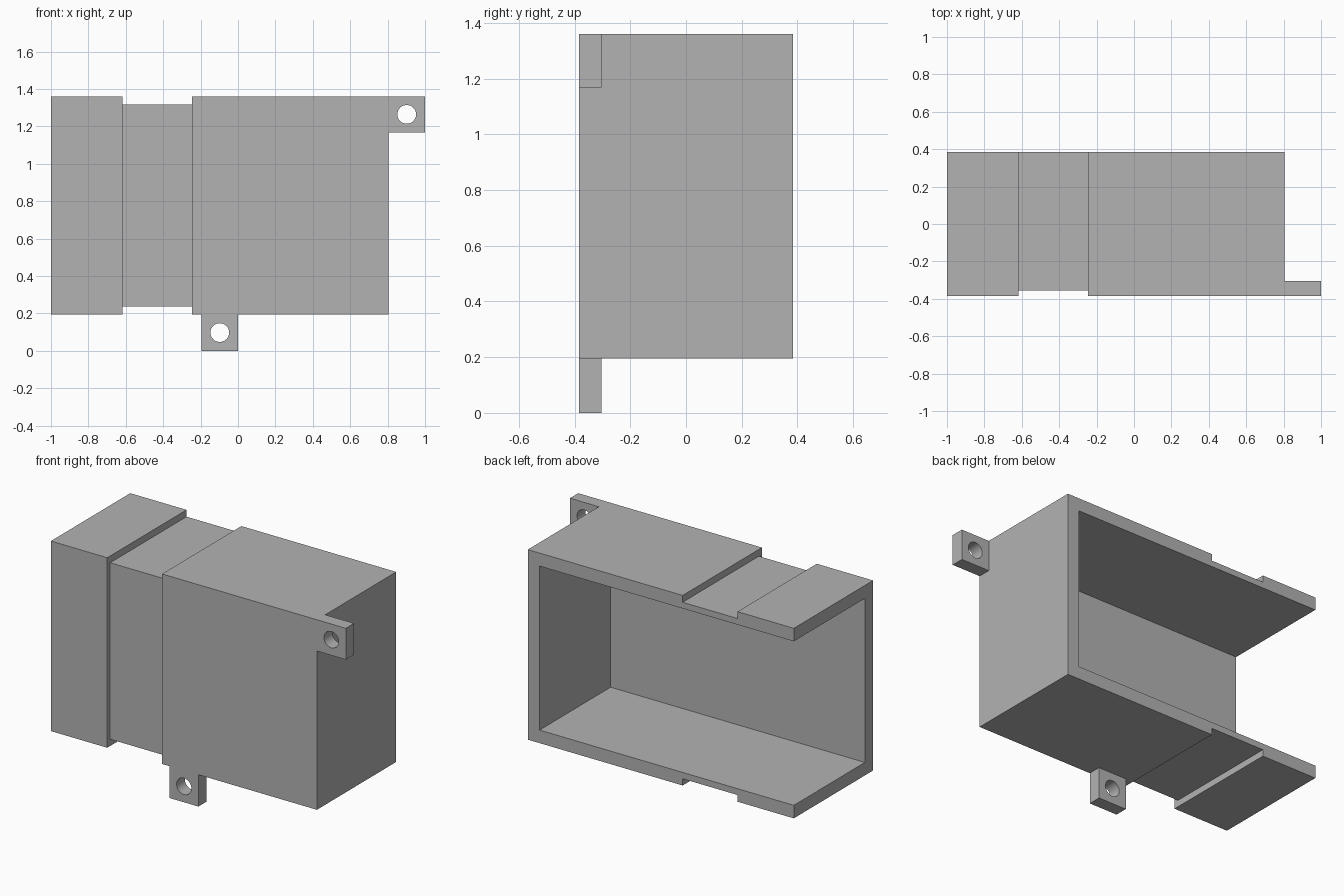
import bpy
import math

cube = bpy.data.objects.get("Cube")
if cube:
    bpy.data.objects.remove(cube, do_unlink=True)

grey = bpy.data.materials.new("plain grey")
grey.use_nodes = True
colour = (0.45, 0.45, 0.45, 1)
grey.diffuse_color = colour
grey.node_tree.nodes["Principled BSDF"].inputs["Base Color"].default_value = colour


def box(name, x, y, z):
    """Box spanning the given (low, high) ranges."""
    spans = (x, y, z)
    bpy.ops.mesh.primitive_cube_add(size=1, location=[(a + b) / 2 for a, b in spans])
    ob = bpy.context.object
    ob.name = name
    ob.scale = [b - a for a, b in spans]
    bpy.ops.object.transform_apply(location=False, rotation=False, scale=True)
    ob.data.materials.append(grey)
    return ob


def cut(target, cutter):
    """Subtract the cutter from the target, then discard it."""
    cutter.hide_render = True
    mod = target.modifiers.new("cut", 'BOOLEAN')
    mod.operation = 'DIFFERENCE'
    mod.solver = 'EXACT'
    mod.object = cutter
    bpy.context.view_layer.objects.active = target
    bpy.ops.object.modifier_apply(modifier=mod.name)
    bpy.data.objects.remove(cutter, do_unlink=True)


LEFT, RIGHT = 0.804, -1.0
FRONT, BACK = -0.384, 0.384
BOTTOM, TOP = 0.195, 1.36
WALL, OVER = 0.08, 0.1

# Housing, hollow and open at the back and the right end
housing = box("housing", (RIGHT, LEFT), (FRONT, BACK), (BOTTOM, TOP))
cut(housing, box("cavity_cutter", (RIGHT - OVER, LEFT - WALL),
                 (FRONT + WALL, BACK + OVER), (BOTTOM + WALL, TOP - WALL)))

# Shallow band groove around the top, front and bottom
band = (-0.618, -0.246)
depth = (FRONT - OVER, BACK + OVER)
height = (BOTTOM - OVER, TOP + OVER)
cut(housing, box("top_groove_cutter", band, depth, (TOP - 0.042, TOP + OVER)))
cut(housing, box("bottom_groove_cutter", band, depth, (BOTTOM - OVER, BOTTOM + 0.041)))
cut(housing, box("front_groove_cutter", band, (FRONT - OVER, FRONT + 0.029), height))


def mounting_tab(name, x, z):
    """Square lug, flush with the front, with a round screw hole."""
    tab = box(name, x, (FRONT, FRONT + WALL), z)
    bpy.ops.mesh.primitive_cylinder_add(
        vertices=48, radius=0.05, depth=0.4,
        location=(sum(x) / 2, FRONT, sum(z) / 2), rotation=(math.pi / 2, 0, 0))
    hole = bpy.context.object
    hole.data.materials.append(grey)
    cut(tab, hole)
    bpy.ops.object.select_all(action='DESELECT')
    tab.select_set(True)
    bpy.context.view_layer.objects.active = tab
    bpy.ops.object.shade_smooth_by_angle(angle=math.radians(30))


# Mounting tabs
mounting_tab("lower_mounting_tab", (-0.195, 0), (0, BOTTOM))
mounting_tab("upper_mounting_tab", (LEFT, 1), (1.168, TOP))
